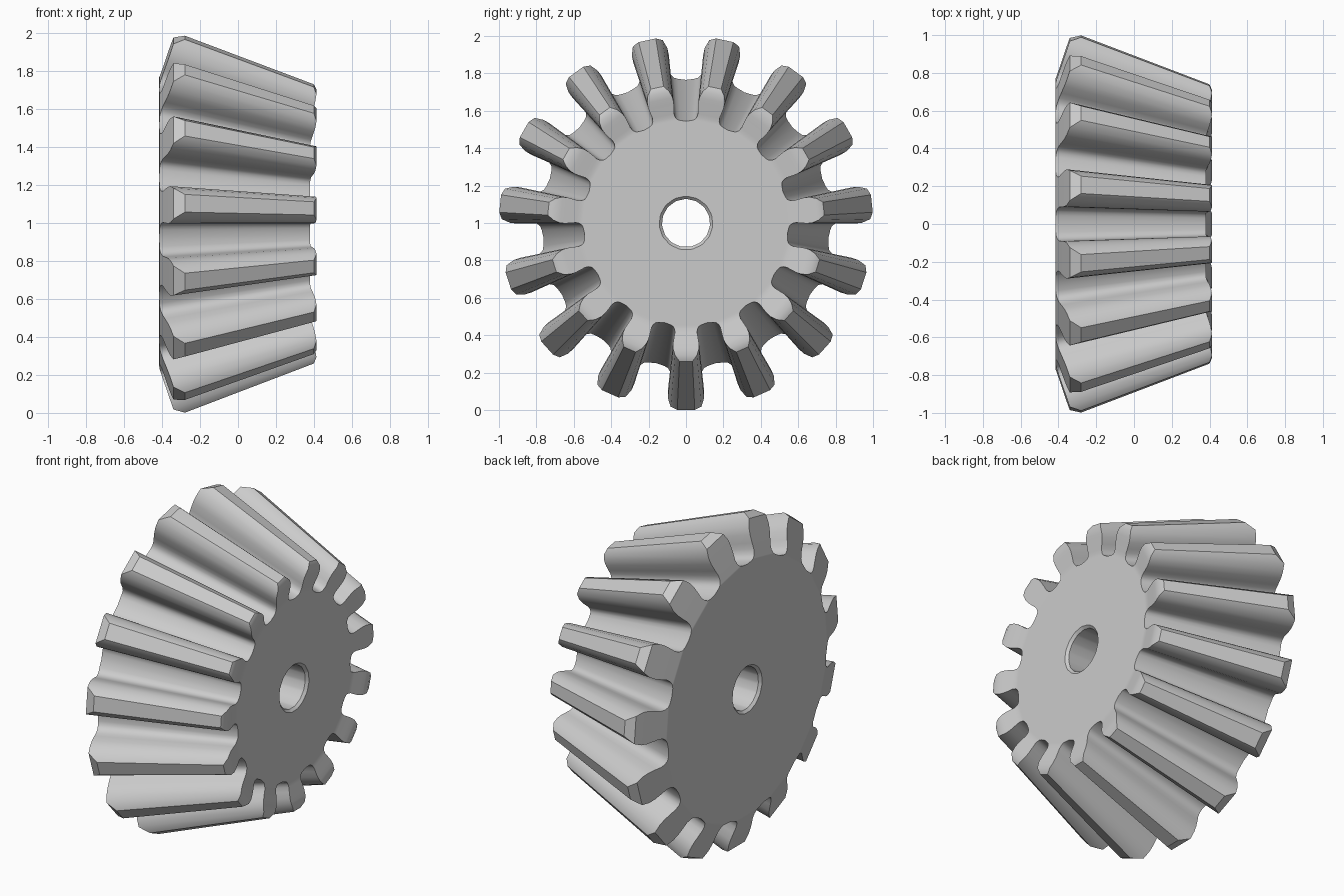
import bpy, bmesh, math

if "Cube" in bpy.data.objects:
    bpy.data.objects.remove(bpy.data.objects["Cube"])

TEETH = 15
APEX = 2.34          # x where all tooth edges converge
REF = -0.28          # x where the tooth section has full size
PITCH = 2 * math.pi / TEETH

# Half tooth section, tip to root: (radius, half width)
SECTION = [(1.0, 0.047), (0.96, 0.08), (0.91, 0.094), (0.87, 0.094), (0.82, 0.086),
           (0.785, 0.079), (0.757, 0.082), (0.737, 0.093), (0.726, 0.112)]
# Where each section radius ends along x
BACK_END = [(0.725, -0.415), (0.96, -0.34), (1.0, -0.28)]
FRONT_END = [(0.75, 0.38), (0.955, 0.415), (1.0, 0.40)]
RIM, BORE, CHAMFER = 0.143, 0.128, 0.015


def lookup(table, r):
    if r <= table[0][0]:
        return table[0][1]
    for (r0, x0), (r1, x1) in zip(table, table[1:]):
        if r <= r1:
            return x0 + (x1 - x0) * (r - r0) / (r1 - r0)
    return table[-1][1]


bm = bmesh.new()


def vert(x, r, a):
    return bm.verts.new((x, r * math.sin(a), 1 - r * math.cos(a)))


def gear_end(table):
    """One loop of the toothed outline, section points slid along the apex rays."""
    loop = []
    n = len(SECTION)
    for k in range(TEETH):
        pts = [(r, -w) for r, w in reversed(SECTION)] + list(SECTION)
        for r, w in pts:
            x = lookup(table, r)
            s = (APEX - x) / (APEX - REF)
            loop.append(vert(x, math.hypot(r, w) * s if r < 0.99 else r * s,
                             k * PITCH + math.atan2(w, r)))
        x = lookup(table, 0.725)
        loop.append(vert(x, 0.728 * (APEX - x) / (APEX - REF), (k + 0.5) * PITCH))
    return loop


def bridge(a, b):
    n = len(a)
    for i in range(n):
        j = (i + 1) % n
        bm.faces.new((a[i], a[j], b[j], b[i]))


def cap(loop, face_x, inward):
    """Tooth ends, flat disc and chamfered rim; returns the bore loop."""
    n = len(SECTION)
    per = 2 * n + 1
    base = []
    for k in range(TEETH):
        t = loop[k * per:(k + 1) * per]
        for i in range(n - 1):
            bm.faces.new((t[i], t[i + 1], t[2 * n - 2 - i], t[2 * n - 1 - i]))
        base += [t[0], t[2 * n - 1], t[2 * n]]
    angles = [math.atan2(v.co.y, 1 - v.co.z) for v in base]
    rim = [vert(face_x, RIM, a) for a in angles]
    bore = [vert(face_x + inward, BORE, a) for a in angles]
    bridge(base, rim)
    bridge(rim, bore)
    return bore


# Tooth flanks and roots, both ends, then the shaft bore
back = gear_end(BACK_END)
front = gear_end(FRONT_END)
bridge(back, front)
bridge(cap(back, -0.415, CHAMFER), cap(front, 0.38, -CHAMFER))
bmesh.ops.recalc_face_normals(bm, faces=bm.faces)

mesh = bpy.data.meshes.new("bevel_gear")
bm.to_mesh(mesh)
bm.free()
gear = bpy.data.objects.new("bevel_gear", mesh)
bpy.context.collection.objects.link(gear)

steel = bpy.data.materials.new("light_grey")
steel.diffuse_color = (0.6, 0.6, 0.6, 1)
steel.use_nodes = True
steel.node_tree.nodes["Principled BSDF"].inputs["Base Color"].default_value = steel.diffuse_color
mesh.materials.append(steel)

bpy.context.view_layer.objects.active = gear
gear.select_set(True)
bpy.ops.object.shade_smooth_by_angle(angle=math.radians(32))
